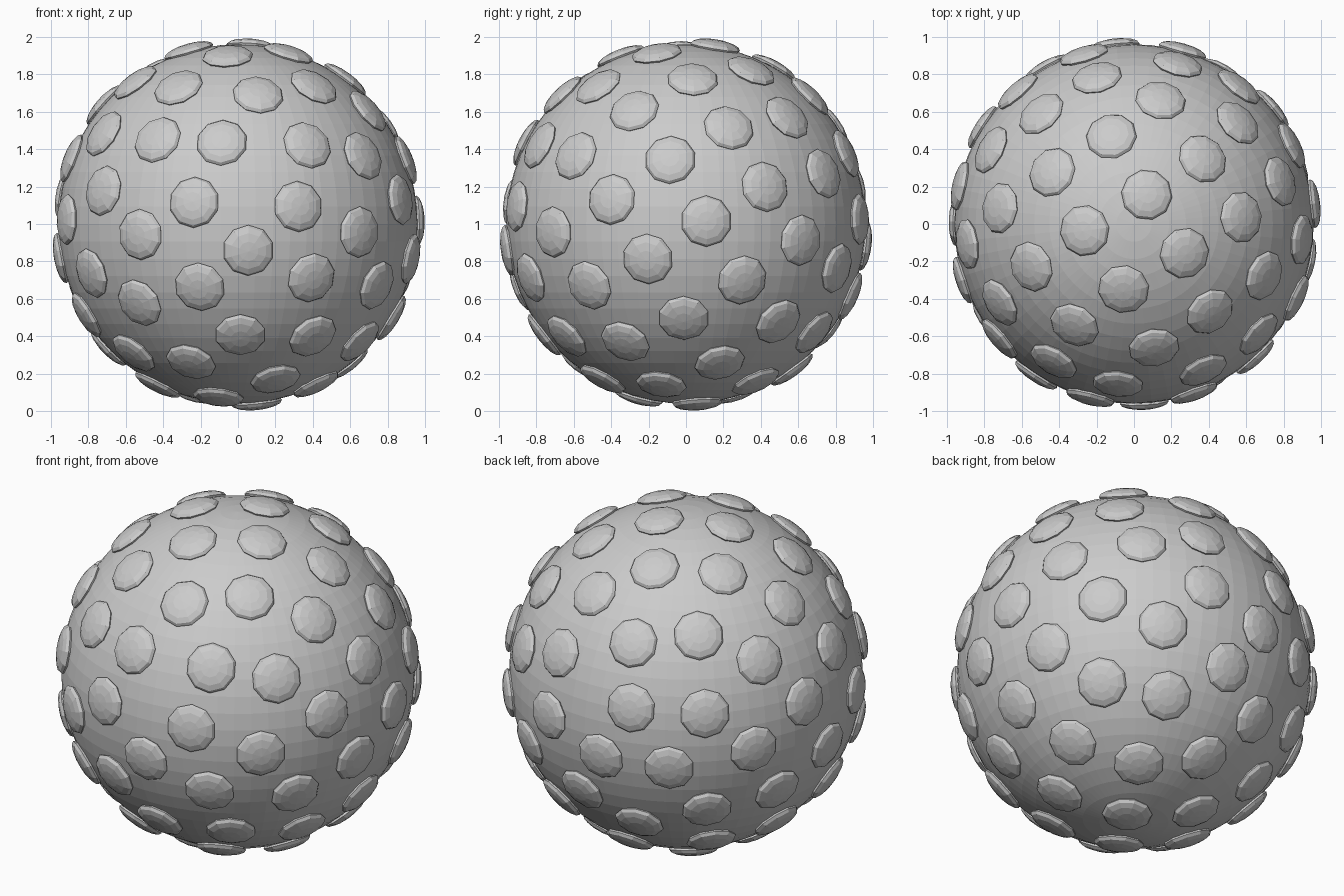
import bpy
import bmesh
import math
from mathutils import Matrix, Vector

cube = bpy.data.objects.get("Cube")
if cube:
    bpy.data.objects.remove(cube, do_unlink=True)

BODY_RADIUS = 0.96
BUMP_RADIUS = 0.137
BUMP_FLATNESS = 0.3
BUMP_COUNT = 80
CENTRE = Vector((0, 0, 1))

grey = bpy.data.materials.new("plain grey")
grey.use_nodes = True
colour = (0.6, 0.6, 0.6, 1)
grey.diffuse_color = colour
grey.node_tree.nodes["Principled BSDF"].inputs["Base Color"].default_value = colour


def make_object(name, bm):
    mesh = bpy.data.meshes.new(name)
    bm.to_mesh(mesh)
    bm.free()
    mesh.materials.append(grey)
    obj = bpy.data.objects.new(name, mesh)
    obj.location = CENTRE
    bpy.context.collection.objects.link(obj)
    return obj


# Round body
bm = bmesh.new()
bmesh.ops.create_uvsphere(bm, u_segments=64, v_segments=32, radius=BODY_RADIUS)
make_object("ball_body", bm)

# Flattened domes spread evenly along a golden spiral about the front-back axis
bm = bmesh.new()
turn = math.pi * (1 + math.sqrt(5))
squash = Matrix.Diagonal((1, 1, BUMP_FLATNESS, 1))
for i in range(BUMP_COUNT):
    along = 1 - (2 * i + 1) / BUMP_COUNT
    ring = math.sqrt(1 - along * along)
    angle = turn * (i + 0.5)
    normal = Vector((ring * math.cos(angle), -along, ring * math.sin(angle)))
    aim = normal.to_track_quat("Z", "Y").to_matrix().to_4x4()
    place = Matrix.Translation(normal * BODY_RADIUS) @ aim @ squash
    bmesh.ops.create_uvsphere(bm, u_segments=10, v_segments=8,
                              radius=BUMP_RADIUS, matrix=place)
make_object("surface_bumps", bm)
